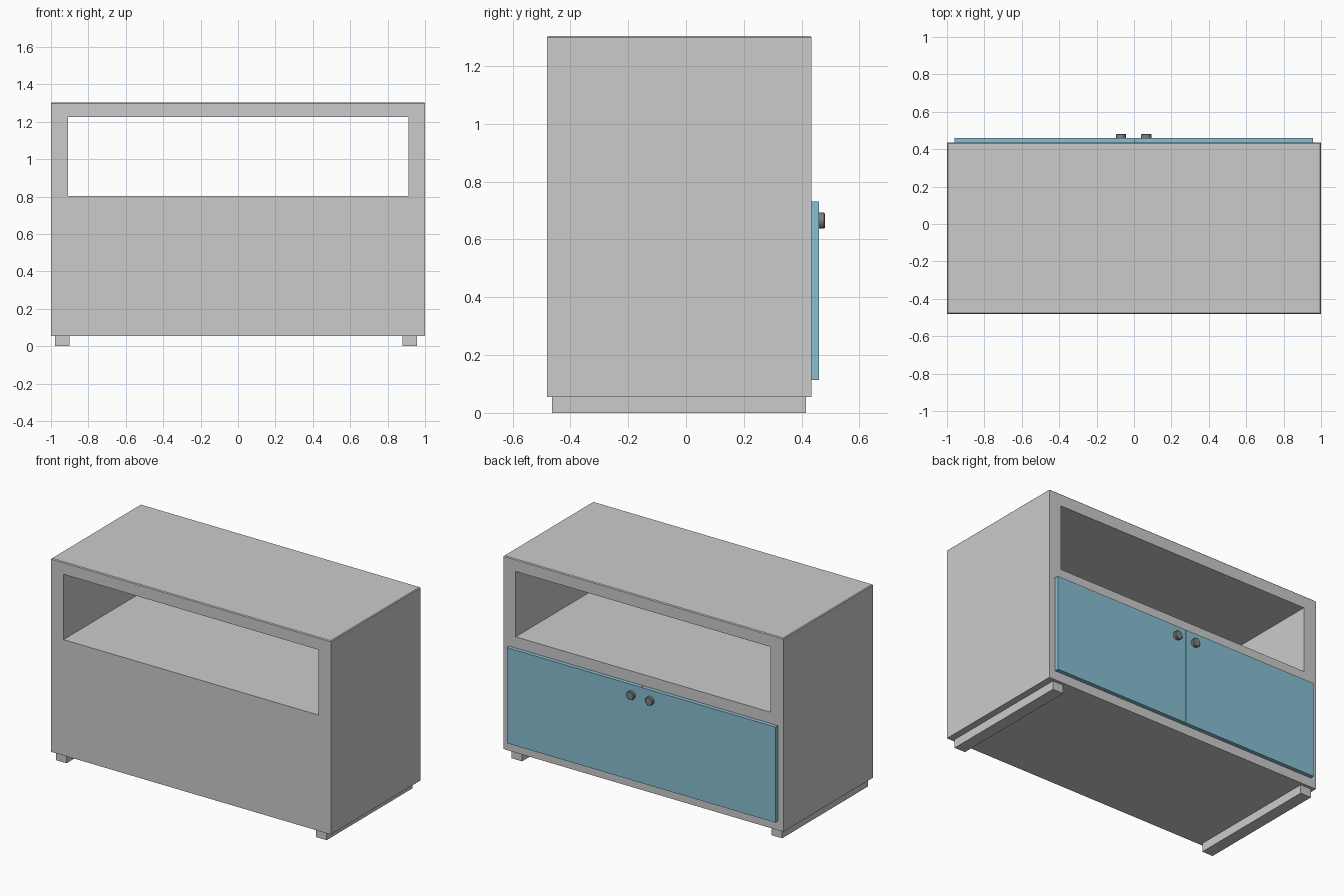
import bpy, bmesh, math
from mathutils import Matrix

if "Cube" in bpy.data.objects:
    bpy.data.objects.remove(bpy.data.objects["Cube"])


def material(name, color):
    m = bpy.data.materials.new(name)
    m.diffuse_color = color
    m.use_nodes = True
    m.node_tree.nodes["Principled BSDF"].inputs["Base Color"].default_value = m.diffuse_color
    return m


def finish(name, bm, mat=None):
    bmesh.ops.recalc_face_normals(bm, faces=bm.faces)
    me = bpy.data.meshes.new(name)
    bm.to_mesh(me)
    bm.free()
    ob = bpy.data.objects.new(name, me)
    bpy.context.collection.objects.link(ob)
    if mat:
        me.materials.append(mat)
    return ob


def box(name, x, y, z, mat=None):
    bm = bmesh.new()
    bmesh.ops.create_cube(bm, size=1)
    for v in bm.verts:
        for i, (lo, hi) in enumerate((x, y, z)):
            v.co[i] = lo if v.co[i] < 0 else hi
    return finish(name, bm, mat)


blue = material("door_blue", (0.25, 0.52, 0.65, 1))
dark = material("knob_grey", (0.22, 0.22, 0.22, 1))
Y0, Y1, TOP, BASE = -0.481, 0.435, 1.304, 0.055

# Cabinet body: rectangular ring profile extruded front to back
bm = bmesh.new()
outer = [(-1, BASE), (1, BASE), (1, TOP), (-1, TOP)]
inner = [(-0.91, 0.803), (0.912, 0.803), (0.912, 1.225), (-0.91, 1.225)]
vo = [bm.verts.new((x, Y0, z)) for x, z in outer]
vi = [bm.verts.new((x, Y0, z)) for x, z in inner]
ring = [bm.faces.new((vo[i], vo[(i + 1) % 4], vi[(i + 1) % 4], vi[i])) for i in range(4)]
ext = bmesh.ops.extrude_face_region(bm, geom=ring, use_keep_orig=True)
for v in ext["geom"]:
    if isinstance(v, bmesh.types.BMVert):
        v.co.y = Y1
bmesh.ops.recalc_face_normals(bm, faces=bm.faces)
# Slim chamfer around the top
rim = [e for e in bm.edges if all(abs(v.co.z - TOP) < 1e-4 for v in e.verts)]
bmesh.ops.bevel(bm, geom=rim, offset=0.005, segments=1, affect='EDGES')
finish("cabinet_body", bm)

# Runner feet
box("left_runner", (-0.978, -0.901), (-0.463, 0.416), (0, BASE))
box("right_runner", (0.88, 0.957), (-0.463, 0.416), (0, BASE))

# Doors and knobs on the +y side
for side, x, kx in (("left", (-0.961, -0.003), -0.069), ("right", (-0.001, 0.957), 0.065)):
    box(side + "_door", x, (Y1, 0.461), (0.114, 0.731), blue)
    bm = bmesh.new()
    bmesh.ops.create_cone(bm, cap_ends=True, segments=16, radius1=0.0275, radius2=0.0275,
                          depth=0.02, matrix=Matrix.Translation((kx, 0.471, 0.665))
                          @ Matrix.Rotation(-math.pi / 2, 4, 'X'))
    face_rim = [e for e in bm.edges if all(v.co.y > 0.48 for v in e.verts)]
    bmesh.ops.bevel(bm, geom=face_rim, offset=0.003, segments=1, affect='EDGES')
    finish(side + "_knob", bm, dark)
